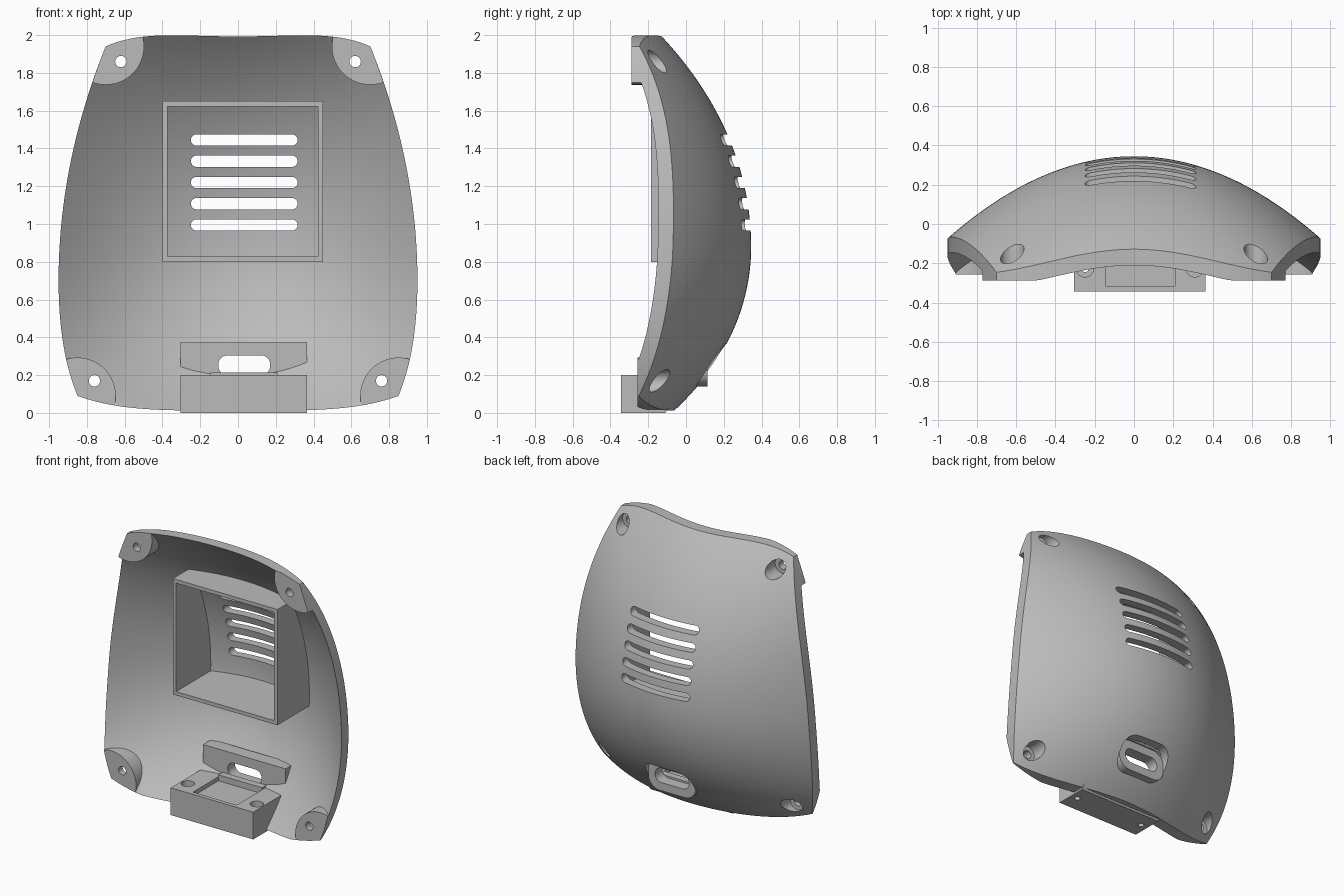
import bpy, bmesh, math

if "Cube" in bpy.data.objects:
    bpy.data.objects.remove(bpy.data.objects["Cube"], do_unlink=True)

grey = bpy.data.materials.new("plain grey")
grey.use_nodes = True
grey.diffuse_color = (0.5, 0.5, 0.5, 1)
grey.node_tree.nodes["Principled BSDF"].inputs["Base Color"].default_value = (0.5, 0.5, 0.5, 1)

WALL = 0.06      # shell thickness
MID = 0.033      # middle of the vents and socket in x
N = 64           # grid divisions of the shell


# ---- surface and outline formulas ----
def dome(x, z):
    d = z - 0.88
    a, b = (0.345, 0.03) if d > 0 else (0.465, 0.1)
    bend = 0.465 - 0.13 * (z - 0.95) ** 2
    return 0.345 - a * d * d - b * d ** 4 - bend * x * x


def slope(x, z):
    e = 0.001
    fx = (dome(x + e, z) - dome(x - e, z)) / (2 * e)
    fz = (dome(x, z + e) - dome(x, z - e)) / (2 * e)
    return math.sqrt(1 + fx * fx + fz * fz)


def outline(u, v):
    d = 0.09 + 1.85 * v - 0.7
    half = 0.95 - (0.162 * d * d if d > 0 else 0.2 * d * d + 0.19 * d ** 4)
    low = 0.012 + 0.078 * u ** 4
    high = 1.993 + 0.05 * u * u - 0.103 * u ** 4
    return u * half, low + (high - low) * v


def front_limit(z):
    return -0.287 if z > 1 else -0.257


def inside(x, z):
    y = dome(x, z)
    return min(y - 0.006, max(y - WALL * slope(x, z), front_limit(z)))


# ---- mesh helpers ----
def to_object(name, bm):
    bmesh.ops.recalc_face_normals(bm, faces=bm.faces)
    mesh = bpy.data.meshes.new(name)
    bm.to_mesh(mesh)
    bm.free()
    mesh.materials.append(grey)
    obj = bpy.data.objects.new(name, mesh)
    bpy.context.collection.objects.link(obj)
    return obj


def sheet_solid(name, back, front, scale=1.0):
    """Solid between two height fields over the outline."""
    bm = bmesh.new()
    layers = []
    for field in (back, front):
        rows = []
        for j in range(N + 1):
            pts = [outline(2 * i / N - 1, j / N) for i in range(N + 1)]
            rows.append([bm.verts.new((x * scale, field(x, z), 1 + (z - 1) * scale)) for x, z in pts])
        layers.append(rows)
        for j in range(N):
            for i in range(N):
                bm.faces.new((rows[j][i], rows[j][i + 1], rows[j + 1][i + 1], rows[j + 1][i]))
    rim = [(0, i) for i in range(N)] + [(j, N) for j in range(N)]
    rim += [(N, i) for i in range(N, 0, -1)] + [(j, 0) for j in range(N, 0, -1)]
    for (j, i), (l, k) in zip(rim, rim[1:] + rim[:1]):
        bm.faces.new((layers[0][j][i], layers[0][l][k], layers[1][l][k], layers[1][j][i]))
    return to_object(name, bm)


def prism(name, pts, axis, a, b):
    """Extrude a flat outline along one axis from a to b."""
    place = {"x": lambda p, t: (t, p[0], p[1]),
             "y": lambda p, t: (p[0], t, p[1]),
             "z": lambda p, t: (p[0], p[1], t)}[axis]
    bm = bmesh.new()
    face = bm.faces.new([bm.verts.new(place(p, a)) for p in pts])
    ext = bmesh.ops.extrude_face_region(bm, geom=[face])
    shift = place((0, 0), b - a)
    bmesh.ops.translate(bm, vec=shift, verts=[g for g in ext["geom"] if isinstance(g, bmesh.types.BMVert)])
    return to_object(name, bm)


def rounded(cx, cy, w, h, r, steps=10):
    pts = []
    for q, (sx, sy) in enumerate(((1, 1), (-1, 1), (-1, -1), (1, -1))):
        for s in range(steps + 1):
            t = math.pi / 2 * (q + s / steps)
            pts.append((cx + sx * (w / 2 - r) + r * math.cos(t), cy + sy * (h / 2 - r) + r * math.sin(t)))
    return pts


def circle(cx, cy, r, n=40):
    return [(cx + r * math.cos(2 * math.pi * i / n), cy + r * math.sin(2 * math.pi * i / n)) for i in range(n)]


def rect(x0, x1, y0, y1):
    return [(x0, y0), (x1, y0), (x1, y1), (x0, y1)]


def combine(obj, tool, op="DIFFERENCE"):
    mod = obj.modifiers.new("bool", "BOOLEAN")
    mod.operation, mod.solver, mod.object = op, "EXACT", tool
    bpy.context.view_layer.update()
    result = bpy.data.meshes.new_from_object(obj.evaluated_get(bpy.context.evaluated_depsgraph_get()))
    obj.modifiers.clear()
    obj.data = result


# ---- main bodies ----
shell = sheet_solid("shell", dome, inside)
filler = sheet_solid("filler", lambda x, z: dome(x, z) - 0.003,
                     lambda x, z: front_limit(z) - 0.001, 0.9995)
parts, helpers = [shell], [filler]

# corner screw pads
for side, word in ((1, "left"), (-1, "right")):
    for level, cx, cz, hx, hz, floor in (("top", 0.70, 1.94, 0.62, 1.86, -0.235),
                                         ("bottom", 0.85, 0.09, 0.76, 0.17, -0.21)):
        pad = prism(f"{level}_{word}_screw_pad", circle(side * cx, cz, 0.203, 64), "y", -0.5, 0.5)
        combine(pad, filler, "INTERSECT")
        bore = prism("bore", circle(side * hx, hz, 0.06), "y", floor, 0.6)
        hole = prism("hole", circle(side * hx, hz, 0.03), "y", -0.6, 0.6)
        for cutter in (bore, hole):
            combine(pad, cutter)
            combine(shell, cutter)
        parts.append(pad)
        helpers += [bore, hole]

# rectangular housing around the vents
frame = prism("vent_housing", rect(-0.40, 0.45, 0.80, 1.65), "y", -0.185, 0.5)
opening = prism("housing_opening", rect(-0.373, 0.423, 0.827, 1.623), "y", -0.6, 0.6)
combine(frame, opening)
combine(frame, filler, "INTERSECT")
parts.append(frame)
helpers.append(opening)

# vent slots
for i in range(5):
    slot = prism("vent_slot", rounded(MID, 0.995 + 0.1125 * i, 0.565, 0.06, 0.0299), "y", -0.1, 0.6)
    combine(shell, slot)
    helpers.append(slot)

# stepped mounting block with its upright wall
profile = [(-0.345, 0), (-0.345, 0.2), (0.03, 0.2), (0.03, 0.375), (0.13, 0.375),
           (0.055, 0.2), (-0.09, 0.03), (-0.11, 0)]
block = prism("mounting_block", profile, "x", -0.305, 0.365)
pocket = prism("pocket", rect(-0.145, 0.21, -0.315, -0.02), "z", 0.17, 0.4)
combine(block, pocket)
helpers.append(pocket)
for x in (-0.25, 0.31):
    for r, low in ((0.045, 0.1), (0.02, -0.2)):
        hole = prism("block_hole", circle(x, -0.225, r), "z", low, 0.35)
        combine(block, hole)
        helpers.append(hole)
rib = prism("pocket_rib", rect(-0.145, 0.21, -0.02, 0.031), "z", 0.19, 0.214)

# socket: outer recess, its floor plate and the through hole
recess = prism("socket_recess", rounded(MID, 0.2525, 0.385, 0.225, 0.09), "y", 0.115, 0.6)
plate = prism("socket_plate", rounded(MID, 0.2525, 0.385, 0.225, 0.09), "y", 0.035, 0.115)
socket = prism("socket_hole", rounded(MID, 0.2525, 0.275, 0.105, 0.05), "y", -0.018, 0.6)
for obj in (shell, block):
    combine(obj, recess)
for obj in (shell, block, plate):
    combine(obj, socket)
parts += [block, rib, plate]
helpers += [recess, socket]

# remove the cutters, then shade smooth with sharp edges
for obj in helpers:
    bpy.data.objects.remove(obj, do_unlink=True)
bpy.ops.object.select_all(action="DESELECT")
for obj in parts:
    obj.select_set(True)
bpy.context.view_layer.objects.active = shell
bpy.ops.object.shade_smooth_by_angle(angle=math.radians(30))
